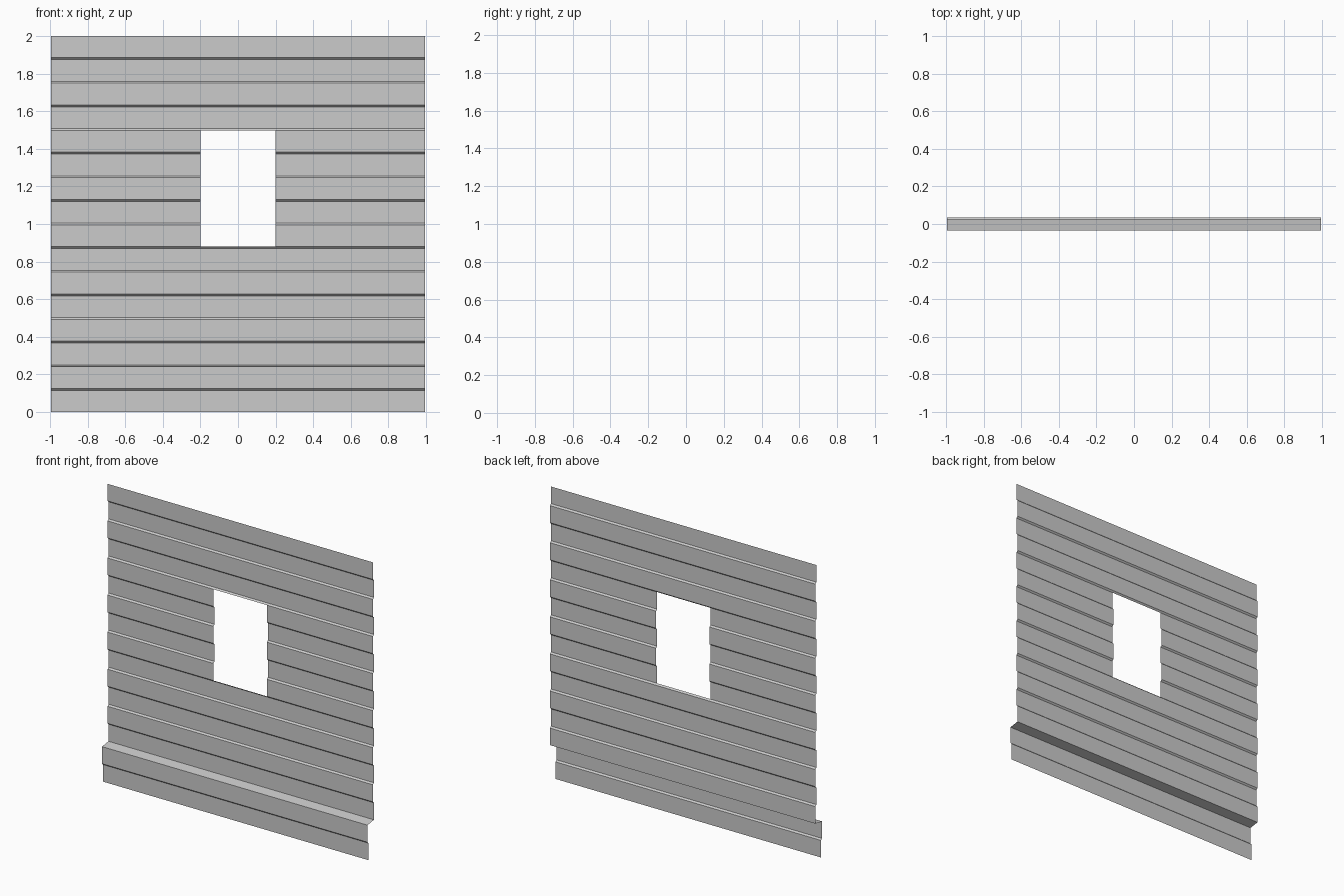
import bpy, bmesh

if "Cube" in bpy.data.objects:
    bpy.data.objects.remove(bpy.data.objects["Cube"])

W = 0.995            # half width of the sheet
HOLE = 0.2           # half width of the window opening
SLOPE = 0.01         # height of each bend
N = 16               # flat bands from top to bottom
FLAT = (2 - (N - 1) * SLOPE) / N
FRONT, RIB, BACK = -0.0345, 0.0105, 0.0345

# Corrugated profile (y, z) from the top; the last two bands step forward as a skirt
profile = []
for i in range(N):
    top = 2 - i * (FLAT + SLOPE)
    base = BACK - RIB if i < N - 2 else FRONT
    y = base + RIB * (i % 2)
    profile += [(y, top), (y, top - FLAT)]
profile[-1] = (profile[-1][0], 0.0)

# Sheet: sweep the profile across x, leaving the window bands open in the middle
bm = bmesh.new()
xs = [-W, -HOLE, HOLE, W]
rows = [[bm.verts.new((x, y, z)) for x in xs] for y, z in profile]
for r in range(len(rows) - 1):
    for c in range(3):
        if c == 1 and 8 <= r <= 16:      # window opening
            continue
        a, b = rows[r], rows[r + 1]
        bm.faces.new((b[c], b[c + 1], a[c + 1], a[c]))
bmesh.ops.delete(bm, geom=[v for v in bm.verts if not v.link_faces], context='VERTS')

mesh = bpy.data.meshes.new("corrugated_wall")
bm.to_mesh(mesh)
bm.free()
wall = bpy.data.objects.new("corrugated_wall", mesh)
bpy.context.collection.objects.link(wall)
